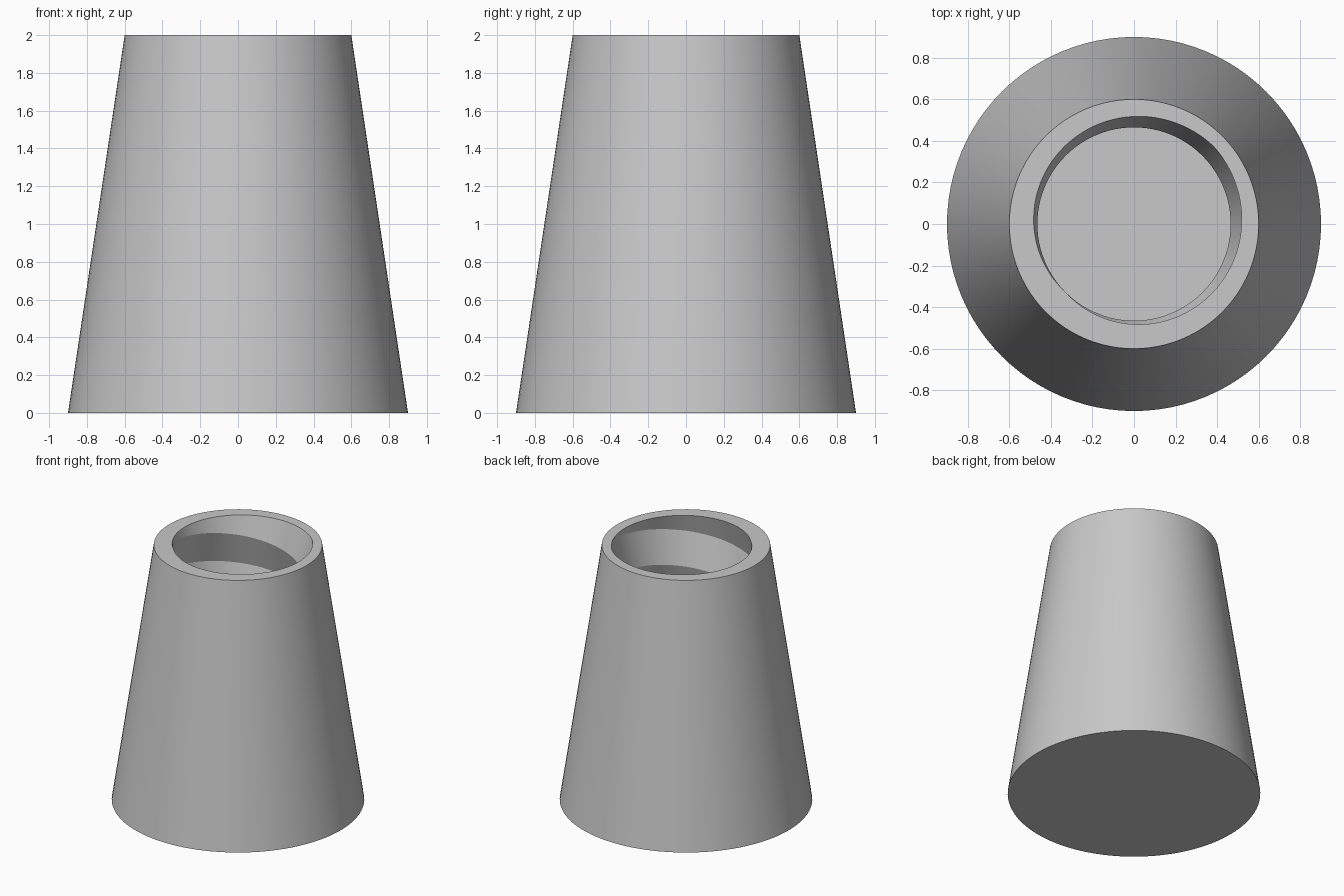
import bpy
import bmesh
from math import cos, sin, pi, radians, floor

cube = bpy.data.objects.get("Cube")
if cube:
    bpy.data.objects.remove(cube, do_unlink=True)

# Main sizes
HEIGHT, BASE_R, TOP_R = 2.0, 0.9, 0.6
CREST_R, ROOT_R, PITCH, FLOOR_Z = 0.465, 0.535, 0.5, 0.5
SEGMENTS = 96
START = radians(225)          # angle at which a thread crest meets the rim


def crest_height(angle):
    """Height of the right-handed crest helix at an angle."""
    return HEIGHT + PITCH * (angle - START) / (2 * pi)


def thread_radius(angle, z):
    """Triangular thread: crest on the helix, root half a pitch away."""
    t = (z - crest_height(angle)) / PITCH
    t -= floor(t)
    return CREST_R + (ROOT_R - CREST_R) * (1 - abs(2 * t - 1))


def section(angle):
    """Radius and height from base centre, over the rim, down to the hole floor."""
    points = [(0, 0), (BASE_R, 0), (TOP_R, HEIGHT)]
    turns = int(2 * HEIGHT / PITCH)
    for k in range(turns, -2 * turns, -1):
        z = crest_height(angle) + k * PITCH / 2
        z = min(HEIGHT, max(FLOOR_Z, z))
        points.append((thread_radius(angle, z), z))
    return points + [(0, FLOOR_Z)]


# Sweep the section round the axis
bm = bmesh.new()
columns = []
for i in range(SEGMENTS + 1):
    a = 2 * pi * i / SEGMENTS
    columns.append([bm.verts.new((r * cos(a), r * sin(a), z)) for r, z in section(a)])
for left, right in zip(columns, columns[1:]):
    for j in range(len(left) - 1):
        bm.faces.new((left[j], right[j], right[j + 1], left[j + 1]))
bmesh.ops.remove_doubles(bm, verts=bm.verts, dist=0.0001)

# Turn the base and hole floor fans into single flat faces
centres = [v for v in bm.verts if v.co.xy.length < 0.001]
bmesh.ops.dissolve_verts(bm, verts=centres)
bmesh.ops.recalc_face_normals(bm, faces=bm.faces)

mesh = bpy.data.meshes.new("tapered_threaded_body")
bm.to_mesh(mesh)
bm.free()
body = bpy.data.objects.new("tapered_threaded_body", mesh)
bpy.context.collection.objects.link(body)

# Plain grey
grey = bpy.data.materials.new("light_grey")
grey.use_nodes = True
colour = (0.58, 0.58, 0.58, 1)
grey.diffuse_color = colour
grey.node_tree.nodes["Principled BSDF"].inputs["Base Color"].default_value = colour
mesh.materials.append(grey)

# Smooth walls, crisp rim and thread edges
bpy.ops.object.select_all(action="DESELECT")
body.select_set(True)
bpy.context.view_layer.objects.active = body
bpy.ops.object.shade_smooth_by_angle(angle=radians(20))
